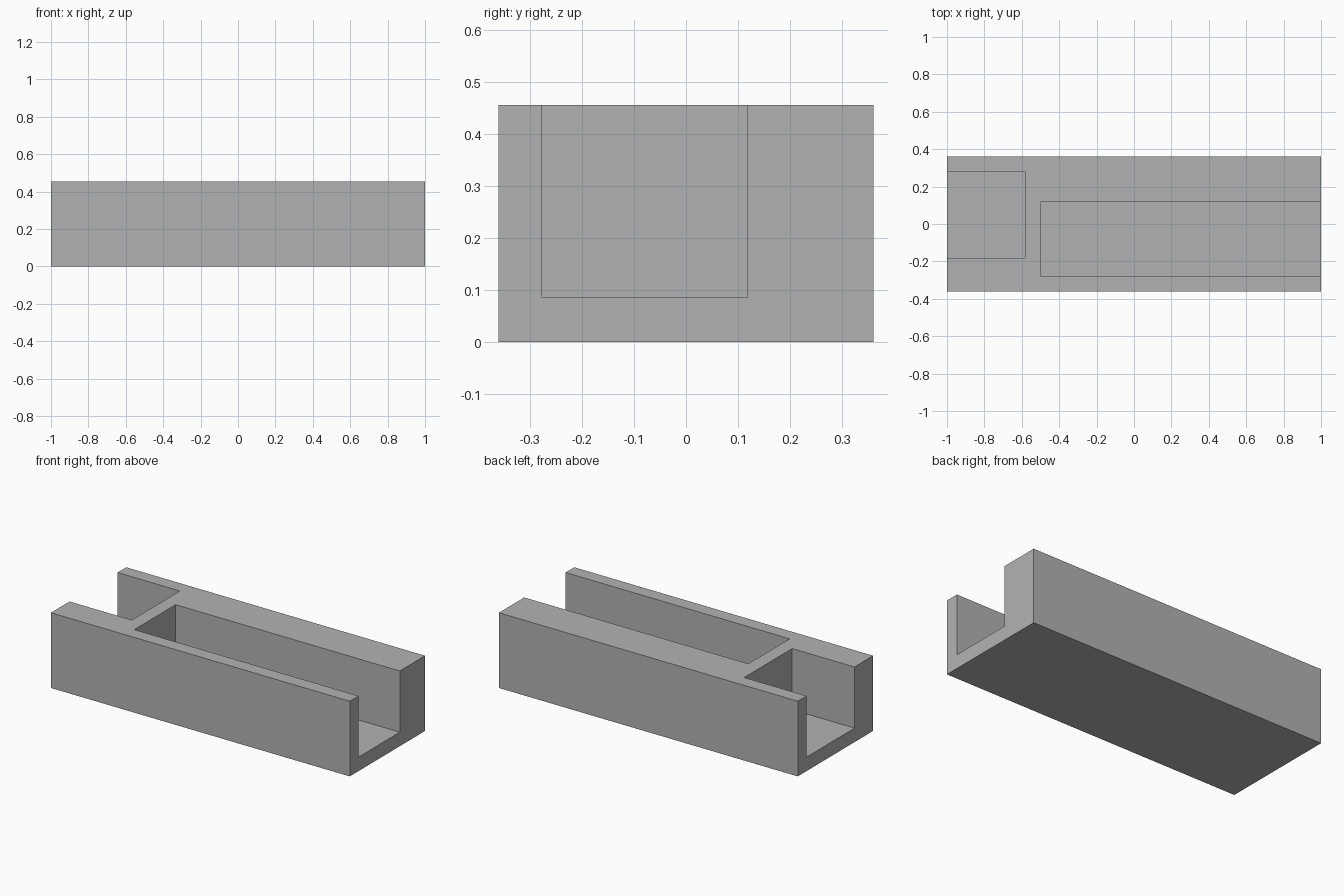
import bpy
import bmesh
from mathutils import Vector

cube = bpy.data.objects.get("Cube")
if cube:
    bpy.data.objects.remove(cube, do_unlink=True)

# One flat grey for the whole part
grey = bpy.data.materials.new("plain grey")
grey.use_nodes = True
color = (0.45, 0.45, 0.45, 1)
grey.diffuse_color = color
grey.node_tree.nodes["Principled BSDF"].inputs["Base Color"].default_value = color


def box(name, low, high):
    """Axis-aligned box between two opposite corners."""
    low, high = Vector(low), Vector(high)
    bm = bmesh.new()
    bmesh.ops.create_cube(bm, size=1)
    for v in bm.verts:
        v.co = (low + high) / 2 + v.co * (high - low)
    mesh = bpy.data.meshes.new(name)
    bm.to_mesh(mesh)
    bm.free()
    mesh.materials.append(grey)
    obj = bpy.data.objects.new(name, mesh)
    bpy.context.collection.objects.link(obj)
    return obj


HEIGHT, FLOOR, OVER = 0.455, 0.085, 0.1

# Solid block
block = box("channel_block", (-1, -0.36, 0), (1, 0.36, HEIGHT))

# Two open-ended slots, leaving a cross wall between them
slots = [
    box("long_slot_cutter", (-0.5, -0.277, FLOOR), (1 + OVER, 0.118, HEIGHT + OVER)),
    box("short_slot_cutter", (-1 - OVER, -0.182, FLOOR), (-0.583, 0.277, HEIGHT + OVER)),
]
bpy.context.view_layer.objects.active = block
for cutter in slots:
    cutter.hide_render = True
    cut = block.modifiers.new(cutter.name, "BOOLEAN")
    cut.operation = "DIFFERENCE"
    cut.solver = "EXACT"
    cut.object = cutter
    bpy.ops.object.modifier_apply(modifier=cut.name)
    bpy.data.objects.remove(cutter, do_unlink=True)
